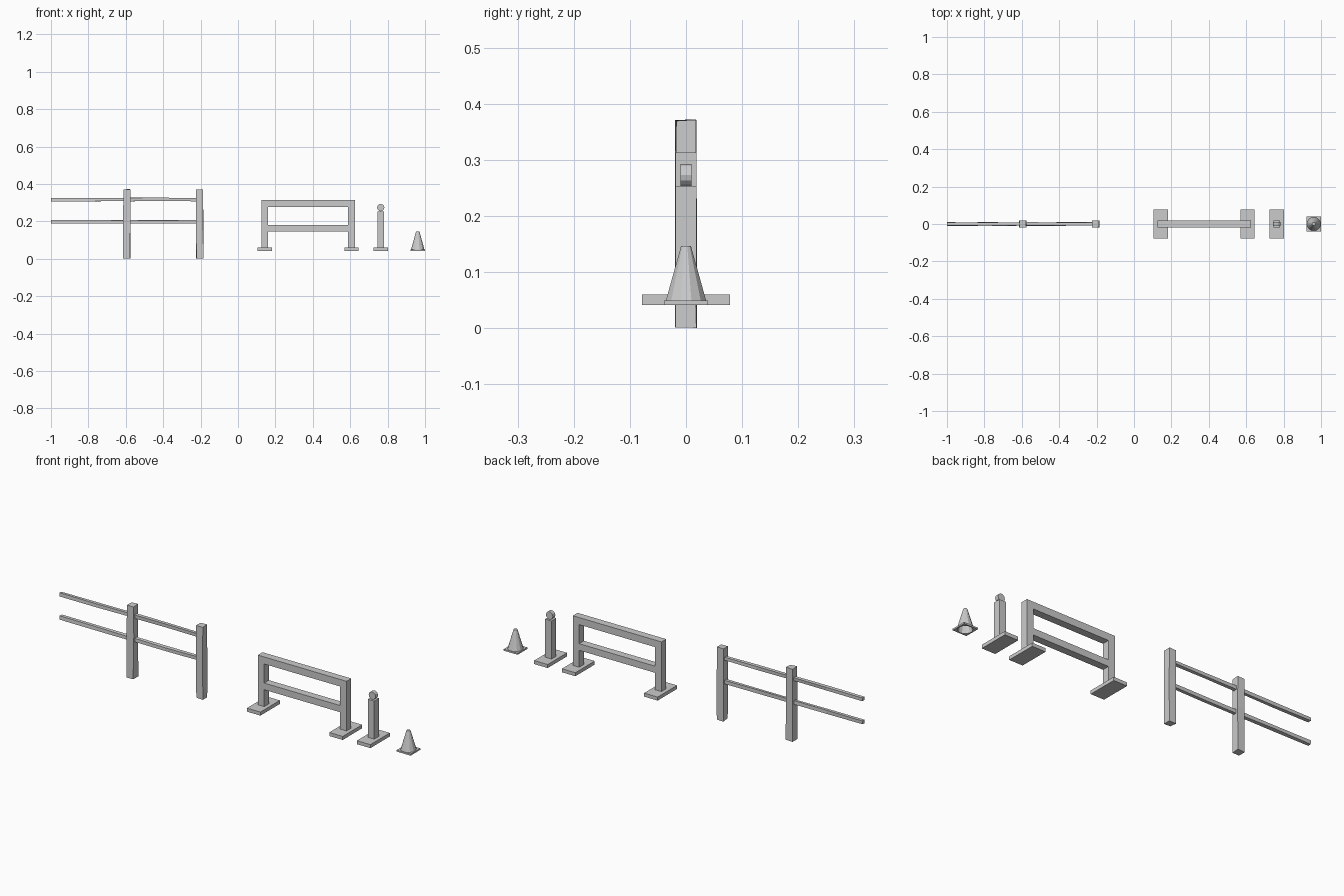
import bpy, bmesh, math, random

if "Cube" in bpy.data.objects:
    bpy.data.objects.remove(bpy.data.objects["Cube"])

random.seed(4)


def finish(name, bm):
    bmesh.ops.recalc_face_normals(bm, faces=bm.faces[:])
    me = bpy.data.meshes.new(name)
    bm.to_mesh(me)
    bm.free()
    ob = bpy.data.objects.new(name, me)
    bpy.context.collection.objects.link(ob)
    return ob


def loft(name, rings):
    """Skin a list of vertex rings and cap both ends."""
    bm = bmesh.new()
    loops = [[bm.verts.new(p) for p in ring] for ring in rings]
    n = len(loops[0])
    for a, b in zip(loops, loops[1:]):
        for i in range(n):
            j = (i + 1) % n
            bm.faces.new((a[i], a[j], b[j], b[i]))
    bm.faces.new(loops[0])
    bm.faces.new(loops[-1])
    return finish(name, bm)


def box(name, x0, x1, y, z0, z1):
    def rect(z):
        return [(x0, -y, z), (x1, -y, z), (x1, y, z), (x0, y, z)]
    return loft(name, [rect(z0), rect(z1)])


def jit(p, amount):
    return tuple(c + random.uniform(-amount, amount) for c in p)


# Rough-hewn fence posts, with a slightly uneven middle loop
for i, x in enumerate((-0.595, -0.205)):
    rings = []
    for z in (0.002, 0.22, 0.371):
        rings.append([jit((x + sx * 0.0185, sy * 0.0185, z), 0.0015)
                      for sx, sy in ((-1, -1), (1, -1), (1, 1), (-1, 1))])
    loft(f"fence_post_{i + 1}", rings)

# Fence rails, two per bay
for i, (xa, xb) in enumerate(((-1.0, -0.595), (-0.605, -0.205))):
    for label, z in (("lower", 0.198), ("upper", 0.317)):
        rings = []
        for t in (0, 0.5, 1):
            x = xa + (xb - xa) * t
            rings.append([(x,) + jit((sy * 0.0085, z + sz * 0.0085), 0.0015)
                          for sy, sz in ((-1, -1), (1, -1), (1, 1), (-1, 1))])
        loft(f"fence_rail_{label}_{i + 1}", rings)

# Barrier: top beam, two legs, middle rail and feet
box("barrier_top_beam", 0.125, 0.625, 0.019, 0.277, 0.313)
box("barrier_middle_rail", 0.161, 0.589, 0.019, 0.146, 0.18)
for side, x in (("left", 0.143), ("right", 0.607)):
    box(f"barrier_leg_{side}", x - 0.018, x + 0.018, 0.019, 0.06, 0.277)
    box(f"barrier_foot_{side}", x - 0.038, x + 0.038, 0.078, 0.042, 0.06)

# Lamp post: foot, pillar and round lamp facing front
LX = 0.763
box("lamp_foot", LX - 0.038, LX + 0.038, 0.078, 0.042, 0.06)
box("lamp_pillar", LX - 0.018, LX + 0.018, 0.019, 0.06, 0.254)
loft("lamp_disc", [[(LX + 0.0195 * math.cos(a), y, 0.2735 + 0.0195 * math.sin(a))
                    for a in (math.tau * k / 12 for k in range(12))]
                   for y in (-0.01, 0.01)])

# Traffic cone: hollow shell on a square base
CX = 0.961
ANG = [math.radians(15 + 30 * k) for k in range(12)]


def circle(r, z):
    return [(CX + r * math.cos(a), r * math.sin(a), z) for a in ANG]


def square(h, z):
    out = []
    for a in ANG:
        s = h / max(abs(math.cos(a)), abs(math.sin(a)))
        out.append((CX + s * math.cos(a), s * math.sin(a), z))
    return out


loft("traffic_cone", [circle(0.007, 0.143), circle(0.034, 0.042),
                      square(0.039, 0.042), square(0.039, 0.05),
                      circle(0.037, 0.05), circle(0.009, 0.147)])
